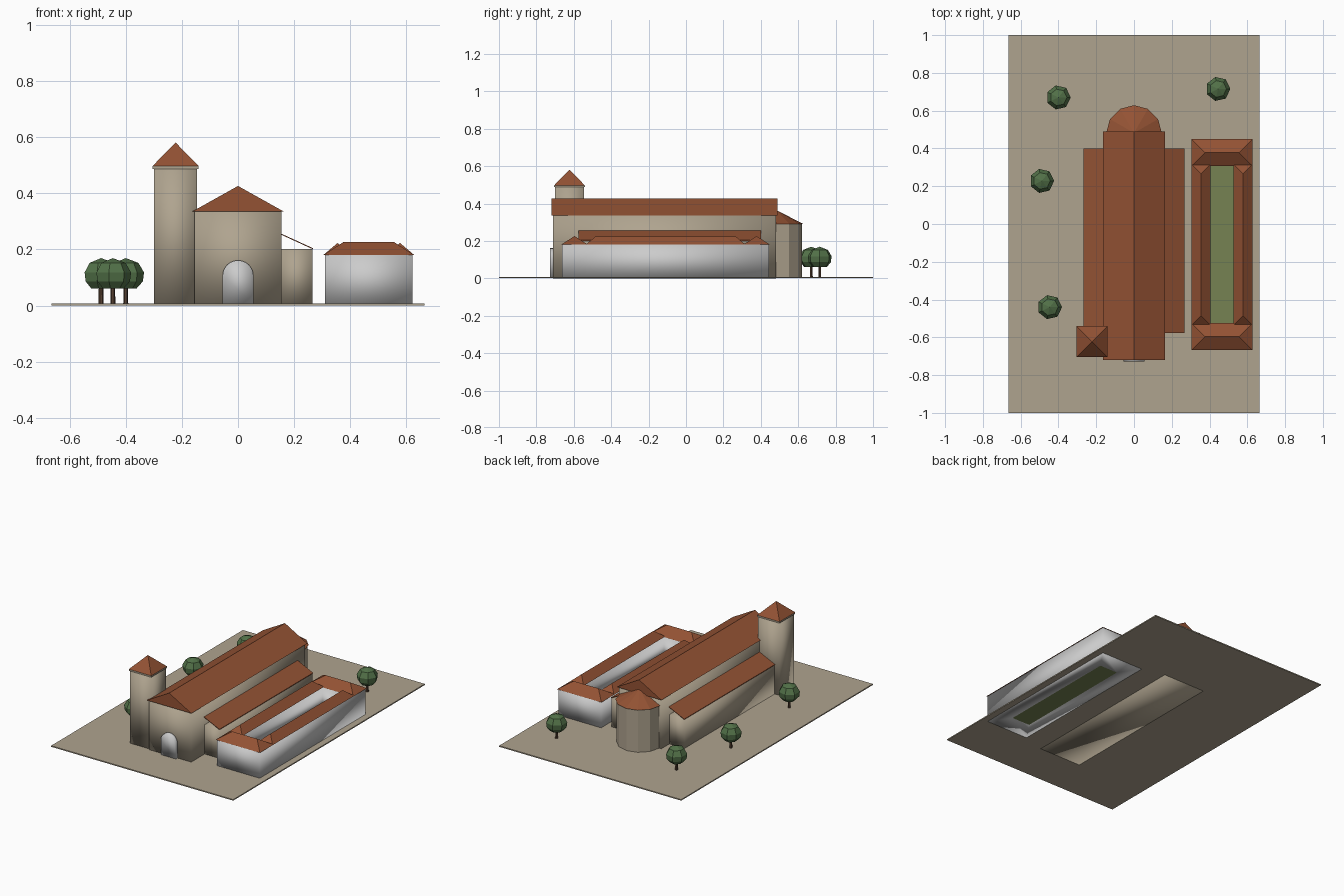
import bpy, bmesh, math

if "Cube" in bpy.data.objects:
    bpy.data.objects.remove(bpy.data.objects["Cube"])


def mat(name, rgb):
    m = bpy.data.materials.new(name)
    m.diffuse_color = (*rgb, 1)
    m.use_nodes = True
    m.node_tree.nodes["Principled BSDF"].inputs["Base Color"].default_value = m.diffuse_color
    return m


STONE = mat("stone", (0.43, 0.37, 0.275))
TILE = mat("roof_tile", (0.293, 0.085, 0.034))
LEAF = mat("leaf", (0.085, 0.165, 0.065))
LAWN = mat("lawn", (0.18, 0.225, 0.085))
BARK = mat("bark", (0.09, 0.05, 0.03))
G = 0.008  # top of the ground


def mesh(name, verts, faces, material=None, smooth=False):
    me = bpy.data.meshes.new(name)
    me.from_pydata(verts, [], faces)
    bm = bmesh.new()
    bm.from_mesh(me)
    bmesh.ops.recalc_face_normals(bm, faces=bm.faces)
    for f in bm.faces:
        f.smooth = smooth
    bm.to_mesh(me)
    bm.free()
    ob = bpy.data.objects.new(name, me)
    bpy.context.collection.objects.link(ob)
    if material:
        me.materials.append(material)
    return ob


def prism(name, profile, y0, y1, material=None, smooth=False):
    """Extrude an (x, z) profile along y."""
    n = len(profile)
    verts = [(x, y, z) for y in (y0, y1) for x, z in profile]
    faces = [tuple(range(n)), tuple(range(n, 2 * n))]
    faces += [(i, (i + 1) % n, n + (i + 1) % n, n + i) for i in range(n)]
    return mesh(name, verts, faces, material, smooth)


def box(name, x0, x1, y0, y1, z0, z1, material=None, smooth=False):
    return prism(name, [(x0, z0), (x1, z0), (x1, z1), (x0, z1)], y0, y1, material, smooth)


def hip_roof(name, x0, x1, y0, y1, z0, z1):
    """Hipped roof whose ridge follows the longer side."""
    cx, cy = (x0 + x1) / 2, (y0 + y1) / 2
    base = [(x0, y0, z0), (x1, y0, z0), (x1, y1, z0), (x0, y1, z0)]
    if x1 - x0 > y1 - y0:
        h = (y1 - y0) / 2
        ridge = [(x0 + h, cy, z1), (x1 - h, cy, z1)]
        faces = [(0, 1, 5, 4), (2, 3, 4, 5), (3, 0, 4), (1, 2, 5)]
    else:
        h = (x1 - x0) / 2
        ridge = [(cx, y0 + h, z1), (cx, y1 - h, z1)]
        faces = [(0, 1, 4), (1, 2, 5, 4), (2, 3, 5), (3, 0, 4, 5)]
    return mesh(name, base + ridge, faces + [(0, 1, 2, 3)], TILE)


def lathe(name, profile, n, cx, cy, material):
    """Closed faceted solid from (radius, z) rings; the last ring may be a point."""
    verts, faces = [], [tuple(range(n))]
    for k, (r, z) in enumerate(profile):
        if r == 0:
            verts.append((cx, cy, z))
            faces += [((k - 1) * n + i, (k - 1) * n + (i + 1) % n, k * n) for i in range(n)]
            return mesh(name, verts, faces, material)
        for i in range(n):
            a = math.tau * i / n
            verts.append((cx + r * math.cos(a), cy + r * math.sin(a), z))
        if k:
            b, c = (k - 1) * n, k * n
            faces += [(b + i, b + (i + 1) % n, c + (i + 1) % n, c + i) for i in range(n)]
    last = (len(profile) - 1) * n
    faces.append(tuple(range(last, last + n)))
    return mesh(name, verts, faces, material)


# Plot
box("ground", -0.665, 0.665, -1, 1, 0.0006, G, STONE)

# Nave with gabled roof
box("nave_walls", -0.155, 0.155, -0.71, 0.48, 0, 0.335, STONE, True)
prism("nave_roof", [(-0.163, 0.335), (0.163, 0.335), (0, 0.426)], -0.719, 0.49, TILE)

# Side aisles with thin lean-to roofs
for side, s in (("left", -1), ("right", 1)):
    box(side + "_aisle_walls", s * 0.15, s * 0.266, -0.57, 0.395, 0.003, 0.201, STONE, True)
    prism(side + "_aisle_roof",
          [(s * 0.15, 0.254), (s * 0.268, 0.2), (s * 0.268, 0.204), (s * 0.15, 0.258)],
          -0.576, 0.401, TILE)

# Rounded apse at the back
lathe("apse_walls", [(0.14, 0.003), (0.14, 0.292)], 12, 0, 0.48, STONE)
lathe("apse_roof", [(0.147, 0.29), (0, 0.365)], 12, 0, 0.482, TILE)

# Bell tower
tx, ty = -0.2225, -0.623
box("tower_shaft", tx - 0.077, tx + 0.077, ty - 0.077, ty + 0.077, 0.003, 0.49, STONE, True)
box("tower_cornice", tx - 0.082, tx + 0.082, ty - 0.082, ty + 0.082, 0.487, 0.497, STONE)
q = 0.082
mesh("tower_roof",
     [(tx - q, ty - q, 0.497), (tx + q, ty - q, 0.497), (tx + q, ty + q, 0.497),
      (tx - q, ty + q, 0.497), (tx, ty, 0.581)],
     [(0, 1, 4), (1, 2, 4), (2, 3, 4), (3, 0, 4), (0, 1, 2, 3)], TILE)

# Arched doorway
arch = [(-0.055, G), (0.055, G)]
arch += [(0.055 * math.cos(math.pi * i / 12), 0.106 + 0.055 * math.sin(math.pi * i / 12))
         for i in range(13)]
prism("door", arch, -0.727, -0.705, None, True)

# Cloister: four wings around a lawn (x0, x1, y0, y1 of each wing)
wings = {
    "front": (0.31, 0.622, -0.662, -0.53),
    "back": (0.31, 0.622, 0.312, 0.443),
    "left": (0.31, 0.4, -0.53, 0.312),
    "right": (0.532, 0.622, -0.53, 0.312),
}
for name, (x0, x1, y0, y1) in wings.items():
    e = 0.006
    z1 = 0.226 if name in ("front", "back") else 0.223
    hip_roof(name + "_wing_roof", x0 - e, x1 + e, y0 - e, y1 + e, 0.18, z1)

# Cloister walls: one ring, outer and inner loops joined at top and bottom
loops = [(x, y, z) for z in (0, 0.18) for xa, xb, ya, yb in
         ((0.31, 0.622, -0.662, 0.443), (0.4, 0.532, -0.53, 0.312))
         for x, y in ((xa, ya), (xb, ya), (xb, yb), (xa, yb))]
ring = []
for i in range(4):
    j = (i + 1) % 4
    ring += [(a + i, a + j, b + j, b + i) for a, b in ((0, 4), (8, 12), (0, 8), (4, 12))]
mesh("cloister_walls", loops, ring, None, True)
box("garden", 0.4, 0.532, -0.53, 0.312, 0, G + 0.003, LAWN)

# Trees
crown = [(0.038, 0.06), (0.061, 0.086), (0.065, 0.118), (0.045, 0.152), (0, 0.169)]
for i, (x, y) in enumerate([(-0.4, 0.67), (0.445, 0.715), (-0.488, 0.228), (-0.446, -0.44)]):
    lathe(f"tree_trunk_{i + 1}", [(0.009, 0.003), (0.008, 0.075)], 6, x, y, BARK)
    lathe(f"tree_crown_{i + 1}", crown, 7, x, y, LEAF)
